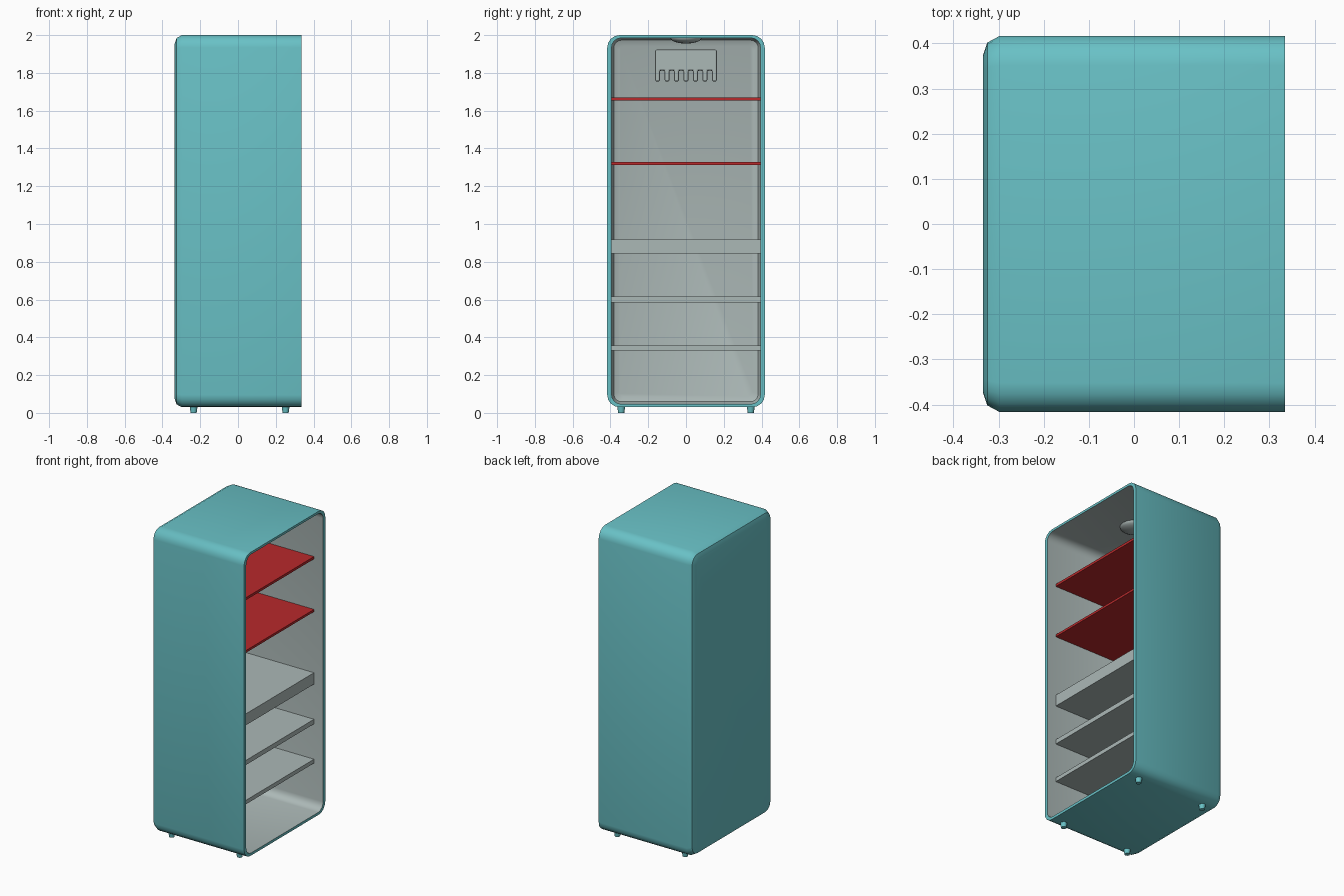
import bpy, bmesh, math
from mathutils import Matrix

if "Cube" in bpy.data.objects:
    bpy.data.objects.remove(bpy.data.objects["Cube"])


def material(name, rgb):
    m = bpy.data.materials.new(name)
    m.diffuse_color = (*rgb, 1)
    m.use_nodes = True
    m.node_tree.nodes["Principled BSDF"].inputs["Base Color"].default_value = m.diffuse_color
    return m


TEAL = material("teal enamel", (0.14, 0.53, 0.56))
GREY = material("pale grey plastic", (0.41, 0.48, 0.47))
RED = material("red shelf", (0.48, 0.022, 0.024))


def finish(name, bm, mats, smooth=True):
    bmesh.ops.recalc_face_normals(bm, faces=bm.faces)
    me = bpy.data.meshes.new(name)
    bm.to_mesh(me)
    bm.free()
    ob = bpy.data.objects.new(name, me)
    bpy.context.collection.objects.link(ob)
    for m in mats:
        me.materials.append(m)
    if smooth:
        bpy.ops.object.select_all(action='DESELECT')
        ob.select_set(True)
        bpy.context.view_layer.objects.active = ob
        bpy.ops.object.shade_smooth_by_angle(angle=math.radians(40))
    return ob


def rounded_ring(bm, x, y, z0, z1, r, n=4):
    """Rounded rectangle of half width y between z0 and z1, in the plane at x."""
    verts = []
    for k, (sy, zc) in enumerate([(1, z1 - r), (-1, z1 - r), (-1, z0 + r), (1, z0 + r)]):
        for i in range(n + 1):
            a = math.pi / 2 * (k + i / n)
            verts.append(bm.verts.new((x, sy * (y - r) + r * math.cos(a), zc + r * math.sin(a))))
    return verts


def box(name, x0, x1, y, z0, z1, mat):
    bm = bmesh.new()
    bmesh.ops.create_cube(bm, size=1)
    for v in bm.verts:
        v.co = ((x0 + x1) / 2 + v.co.x * (x1 - x0), v.co.y * 2 * y,
                (z0 + z1) / 2 + v.co.z * (z1 - z0))
    return finish(name, bm, [mat], smooth=False)


# Cabinet: one skin from the outer back, around the rim, to the liner back
bm = bmesh.new()
sections = [(-0.335, 0.372, 0.075, 1.955, 0.030),
            (-0.325, 0.402, 0.045, 1.985, 0.055),
            (-0.297, 0.417, 0.030, 2.000, 0.065),
            (0.335, 0.417, 0.030, 2.000, 0.065),
            (0.335, 0.394, 0.047, 1.985, 0.050),
            (-0.275, 0.394, 0.047, 1.985, 0.050),
            (-0.303, 0.382, 0.059, 1.973, 0.040),
            (-0.315, 0.354, 0.087, 1.945, 0.025)]
rings = [rounded_ring(bm, *s) for s in sections]
for k, (a, b) in enumerate(zip(rings, rings[1:])):
    for i in range(len(a)):
        j = (i + 1) % len(a)
        bm.faces.new((a[i], a[j], b[j], b[i])).material_index = int(k >= 4)
bm.faces.new(rings[0])
bm.faces.new(rings[-1]).material_index = 1
finish("cabinet", bm, [TEAL, GREY])

# Shelves
for name, z0, z1, mat in [("upper_red_shelf", 1.655, 1.671, RED),
                          ("lower_red_shelf", 1.313, 1.328, RED),
                          ("thick_grey_shelf", 0.843, 0.917, GREY),
                          ("middle_grey_shelf", 0.585, 0.615, GREY),
                          ("bottom_grey_shelf", 0.330, 0.356, GREY)]:
    box(name, -0.312, 0.27, 0.3945, z0, z1, mat)

# Cooling vent on the back wall, with a comb of slots along the bottom
bm = bmesh.new()
half, top, slot_top, bottom, teeth = 0.163, 1.923, 1.812, 1.755, 7
pitch = 2 * half / (teeth - 0.5)
outline = [(half, top), (-half, top)]
for i in range(teeth):
    y = -half + i * pitch
    e = y + pitch * 0.5
    if i:
        outline.append((y, slot_top))
    outline += [(y, bottom), (e, bottom)]
    if i < teeth - 1:
        outline.append((e, slot_top))
face = bm.faces.new([bm.verts.new((-0.318, y, z)) for y, z in outline])
ext = bmesh.ops.extrude_face_region(bm, geom=[face])
for v in [g for g in ext["geom"] if isinstance(g, bmesh.types.BMVert)]:
    v.co.x = -0.25
vent = finish("cooling_vent", bm, [GREY], smooth=False)
bev = vent.modifiers.new("soft edges", 'BEVEL')
bev.width = 0.007
bev.segments = 2

# Ceiling lamp: flattened dome
bm = bmesh.new()
bmesh.ops.create_uvsphere(bm, u_segments=24, v_segments=12, radius=1)
for v in bm.verts:
    v.co = (v.co.x * 0.083, v.co.y * 0.083, 1.986 + v.co.z * (0.031 if v.co.z < 0 else 0.005))
finish("ceiling_lamp", bm, [GREY])

# Feet
for i, x in enumerate((-0.235, 0.252)):
    for side, y in (("near", -0.343), ("far", 0.343)):
        bm = bmesh.new()
        bmesh.ops.create_cone(bm, cap_ends=True, segments=16, radius1=0.016, radius2=0.021,
                              depth=0.035, matrix=Matrix.Translation((x, y, 0.0175)))
        finish(f"{side}_foot_{i + 1}", bm, [TEAL])
